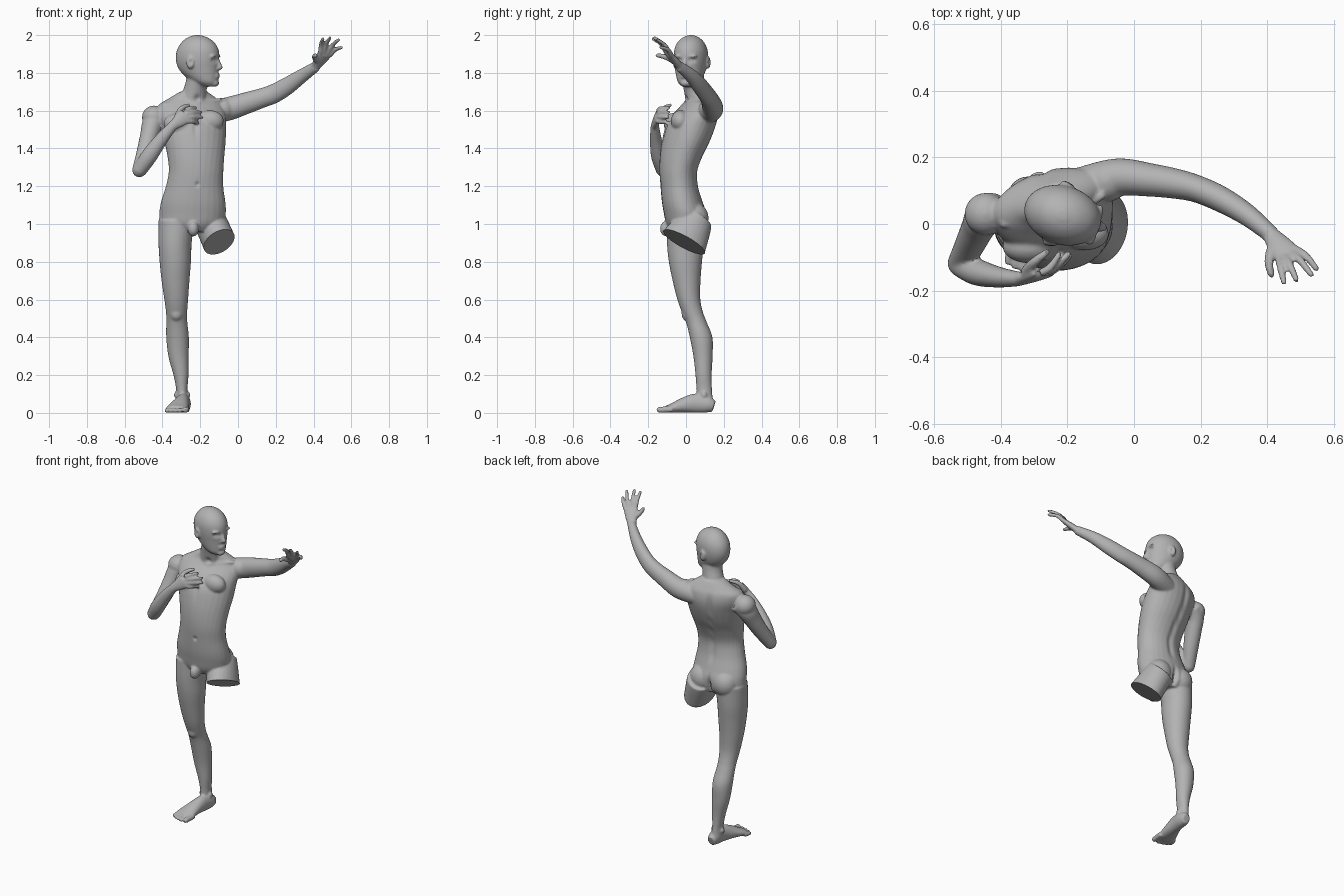
import bpy, bmesh, math
from mathutils import Vector, Matrix

cube = bpy.data.objects.get("Cube")
if cube:
    bpy.data.objects.remove(cube, do_unlink=True)

bm = bmesh.new()
HEAD = Matrix.Translation((-0.21, 0.025, 0)) @ Matrix.Rotation(math.radians(-17), 4, 'Z')


def spline(rows, n=5):
    """Catmull-Rom refinement of a list of equal-length rows."""
    out = []
    for i in range(len(rows) - 1):
        p0, p1, p2, p3 = rows[max(i - 1, 0)], rows[i], rows[i + 1], rows[min(i + 2, len(rows) - 1)]
        for k in range(n):
            t = k / n
            out.append([0.5 * (2 * b + (c - a) * t + (2 * a - 5 * b + 4 * c - d) * t * t
                               + (3 * b - a - 3 * c + d) * t ** 3)
                        for a, b, c, d in zip(p0, p1, p2, p3)])
    return out + [list(rows[-1])]


def loft(rings, seg=28):
    """Closed skin over rings given as (centre, half axis u, half axis v)."""
    loops = []
    for c, u, v in rings:
        loops.append([bm.verts.new(c + u * math.cos(2 * math.pi * i / seg) + v * math.sin(2 * math.pi * i / seg))
                      for i in range(seg)])
    for a, b in zip(loops, loops[1:]):
        for i in range(seg):
            j = (i + 1) % seg
            bm.faces.new((a[i], a[j], b[j], b[i]))
    bm.faces.new(loops[0][::-1])
    bm.faces.new(loops[-1])


def stack(rows, m=Matrix()):
    """Level rings: z, x, y, half width, half depth, turn in degrees."""
    rings = []
    for z, x, y, a, b, turn in spline(rows):
        r = m.to_3x3() @ Matrix.Rotation(math.radians(turn), 3, 'Z')
        rings.append((m @ Vector((x, y, z)), r @ Vector((a, 0, 0)), r @ Vector((0, b, 0))))
    loft(rings)


def limb(rows, side, m=Matrix(), tip=False):
    """Rings square to a path: x, y, z, half size along side, half size across."""
    rows = spline(rows)
    pts = [m @ Vector(r[:3]) for r in rows]
    side = m.to_3x3() @ Vector(side)
    rings = []
    for i, r in enumerate(rows):
        t = (pts[min(i + 1, len(pts) - 1)] - pts[max(i - 1, 0)]).normalized()
        u = (side - t * side.dot(t)).normalized()
        rings.append((pts[i], u * r[3], t.cross(u) * r[4]))
    loft(rings)
    if tip:
        ball(pts[-1], [rows[-1][3]] * 3)


def ball(c, r, m=Matrix()):
    bmesh.ops.create_icosphere(bm, subdivisions=3, radius=1,
                               matrix=m @ Matrix.Translation(c) @ Matrix.Diagonal((*r, 1)))


def hand(wrist, knuckle, across, bend, tips, thumb, r):
    """Palm, four bent fingers and a thumb."""
    w, k, a, bend = Vector(wrist), Vector(knuckle), Vector(across).normalized(), Vector(bend)
    limb([(*w, .026, .021), (*w.lerp(k, .5), .036, .019), (*k, .043, .015)], a)
    for i, t in enumerate(tips):
        base, t = k + a * (-.033 + .022 * i), Vector(t)
        limb([(*base.lerp(k, .1), r * 1.15, r * 1.15), (*(base.lerp(t, .5) + bend), r * 1.05, r * 1.05), (*t, r * .85, r * .85)],
             a, tip=True)
    limb([(*p, s * r, s * r) for p, s in zip(thumb, (1.6, 1.3, .95))], a, tip=True)


# Torso
torso = [(.96, -.24, 0, .11, .08, 0), (1.0, -.245, 0, .165, .105, 0), (1.06, -.24, -.005, .176, .113, 0),
         (1.12, -.237, -.02, .17, .108, 0), (1.2, -.23, -.035, .152, .1, 2), (1.28, -.222, -.04, .145, .1, 5),
         (1.36, -.223, -.025, .152, .112, 9), (1.44, -.228, 0, .165, .125, 13), (1.52, -.235, .025, .175, .128, 16),
         (1.58, -.245, .05, .185, .112, 16), (1.63, -.25, .07, .175, .085, 16), (1.665, -.24, .075, .13, .065, 16),
         (1.7, -.235, .065, .075, .055, 16)]
stack(torso)
ball((-.315, -.068, 1.53), (.08, .05, .058))      # chest muscles
ball((-.15, -.03, 1.545), (.075, .05, .058))
for x in (-.315, -.155):                          # buttocks
    ball((x, .042, 1.03), (.08, .078, .085))
ball((-.237, -.102, .975), (.03, .036, .042))
for end in ((-.40, .0, 1.63), (-.09, .09, 1.655)):  # collar bones
    limb([(-.215, .005, 1.64, .012, .012), (*end, .012, .012)], (0, 0, 1))

# Neck
stack([(1.62, -.24, .065, .075, .065, 16), (1.7, -.23, .05, .063, .06, 0),
       (1.76, -.215, .038, .06, .06, 0), (1.82, -.213, .033, .06, .06, 0)])

# Head, built facing its own +x
stack([(1.728, .058, 0, .032, .03, 0), (1.75, .042, 0, .063, .055, 0), (1.78, .02, 0, .088, .069, 0),
       (1.82, .002, 0, .108, .08, 0), (1.87, -.004, 0, .118, .088, 0), (1.92, -.003, 0, .113, .086, 0),
       (1.96, -.002, 0, .09, .07, 0), (1.987, -.004, 0, .055, .043, 0), (2.0, -.005, 0, .015, .012, 0)], HEAD)
limb([(.103, 0, 1.88, .009, .009), (.112, 0, 1.855, .010, .011), (.121, 0, 1.83, .014, .012)], (0, 1, 0), HEAD, True)
ball((.108, 0, 1.822), (.014, .02, .009), HEAD)
for z in (1.791, 1.778):                          # lips
    ball((.104, 0, z), (.014, .026, .007), HEAD)
ball((.09, 0, 1.746), (.024, .03, .02), HEAD)     # chin
for s in (-1, 1):
    ball((.096, s * .036, 1.888), (.016, .03, .009), HEAD)   # brow
    ball((-.018, s * .09, 1.855), (.022, .014, .034), HEAD)  # ear

# Right arm, folded to the chest
ball((-.445, .03, 1.565), (.064, .064, .062))
limb([(-.41, .04, 1.575, .058, .058), (-.45, .02, 1.53, .057, .06), (-.468, -.01, 1.47, .05, .054),
      (-.492, -.06, 1.38, .045, .046), (-.522, -.118, 1.285, .038, .038)], (1, 0, 0), tip=True)
limb([(-.522, -.118, 1.283, .038, .04), (-.47, -.145, 1.36, .043, .04), (-.405, -.16, 1.45, .035, .031),
      (-.345, -.165, 1.52, .026, .022)], (-.6, 0, .6))
hand((-.345, -.165, 1.52), (-.275, -.15, 1.573), (.15, -.1, -.95), (0, -.012, .003),
     [(-.225, -.092, 1.615), (-.197, -.09, 1.592), (-.193, -.095, 1.564), (-.215, -.105, 1.537)],
     [(-.325, -.145, 1.56), (-.3, -.115, 1.61), (-.262, -.085, 1.628)], .0112)

# Left arm, stretched out
ball((-.08, .128, 1.607), (.062, .062, .062))
limb([(-.16, .11, 1.585, .06, .06), (-.05, .14, 1.61, .062, .057), (.05, .132, 1.642, .057, .05),
      (.13, .12, 1.668, .052, .045), (.19, .105, 1.69, .051, .041), (.26, .075, 1.73, .047, .039),
      (.34, .027, 1.785, .037, .033), (.415, -.035, 1.835, .027, .025)], (0, 0, 1))
hand((.41, -.032, 1.833), (.46, -.09, 1.9), (.81, .51, -.3), (-.001, .008, .01),
     [(.45, -.175, 1.98), (.487, -.167, 1.985), (.532, -.152, 1.975), (.548, -.135, 1.935)],
     [(.42, -.06, 1.862), (.405, -.11, 1.885), (.412, -.152, 1.892)], .0112)

# Standing right leg
stack([(1.02, -.325, 0, .095, .1, 0), (.9, -.333, -.003, .088, .098, 0), (.8, -.332, -.003, .083, .088, 0),
       (.7, -.331, .003, .074, .074, 0), (.6, -.327, .015, .063, .061, 0), (.53, -.325, .035, .056, .056, 0),
       (.48, -.324, .055, .056, .055, 0), (.4, -.32, .08, .06, .06, 0), (.3, -.315, .09, .054, .051, 0),
       (.2, -.302, .093, .04, .043, 0), (.12, -.297, .097, .03, .041, 0), (.05, -.293, .1, .034, .044, 0)])
ball((-.326, .012, .525), (.036, .036, .042))     # kneecap
for x in (-.327, -.265):                          # ankle bones
    ball((x, .095, .095), (.013, .016, .018))

# Right foot and toes
limb([(-.283, .148, .034, .026, .03), (-.285, .11, .045, .036, .045), (-.292, .05, .051, .037, .051),
      (-.305, -.01, .041, .046, .041), (-.32, -.07, .026, .057, .026), (-.328, -.105, .019, .056, .018)], (1, 0, 0))
for x, y, r in ((-.277, -.14, .0165), (-.308, -.142, .0125), (-.333, -.136, .012), (-.356, -.126, .012), (-.378, -.112, .012)):
    limb([(x + .006, -.07, r + .003, r, r), (x, y, r, r, r)], (1, 0, 0), tip=True)

# Cut left thigh
cut_point, cut_dir = Vector((-.10, -.01, .905)), Vector((.36, -.45, -.82)).normalized()
limb([(-.154, .058, 1.028, .084, .088), (-.136, .035, .987, .087, .102), (-.1, -.01, .905, .088, .124),
      (-.087, -.026, .875, .088, .126)], (1, .18, .33))

# Fuse everything into one soft skin
bmesh.ops.recalc_face_normals(bm, faces=bm.faces)
mesh = bpy.data.meshes.new("body")
bm.to_mesh(mesh)
bm.free()
body = bpy.data.objects.new("body", mesh)
bpy.context.collection.objects.link(body)
fuse = body.modifiers.new("fuse", 'REMESH')
fuse.mode, fuse.voxel_size = 'VOXEL', .006
soft = body.modifiers.new("soften", 'SMOOTH')
soft.factor, soft.iterations = .5, 6
fused = bpy.data.meshes.new_from_object(body.evaluated_get(bpy.context.evaluated_depsgraph_get()))
body.modifiers.clear()
body.data = fused
bpy.data.meshes.remove(mesh)
fused.name = "body"

# Soft dents and bulges: centre, reach, push
marks = [((-.235, .125, 1.0), (.014, .05, .06), (0, -.03, 0)),       # between the buttocks
         ((-.215, -.142, 1.21), (.01, .03, .012), (0, .01, 0)),      # navel
         ((-.215, .0, 1.665), (.016, .03, .018), (0, .012, 0)),      # throat pit
         ((-.225, -.09, 1.52), (.014, .05, .06), (-.002, .008, 0))]  # breastbone
for z, x, y, a, b, turn in torso:
    if 1.15 < z < 1.6:                                               # spine
        back = Matrix.Rotation(math.radians(turn), 3, 'Z') @ Vector((0, 1, 0))
        marks.append((Vector((x, y, z)) + back * b, (.018, .04, .05), back * -.008))
turn = HEAD.to_3x3()
for s in (-1, 1):
    marks += [(HEAD @ Vector((.104, s * .036, 1.866)), (.02, .02, .012), turn @ Vector((-.013, 0, 0))),   # eye sockets
              (HEAD @ Vector((.094, s * .036, 1.864)), (.011, .011, .007), turn @ Vector((.006, 0, 0))),  # eyes
              (HEAD @ Vector((-.012, s * .103, 1.858)), (.01, .01, .016), turn @ Vector((0, -s * .009, 0)))]  # ear hollows
for c, reach, push in marks:
    c, push = Vector(c), Vector(push)
    for v in fused.vertices:
        d = sum(((v.co[i] - c[i]) / reach[i]) ** 2 for i in range(3))
        if d < 6:
            v.co += push * math.exp(-d)

# Flatten the thigh end and the sole
for v in fused.vertices:
    d = (v.co - cut_point).dot(cut_dir)
    if d > 0 and v.co.x > -.215 and .75 < v.co.z < 1.02:
        v.co -= cut_dir * d
    v.co.z = max(v.co.z, 0)

skin = bpy.data.materials.new("plain grey")
skin.use_nodes = True
skin.diffuse_color = (.45, .45, .45, 1)
skin.node_tree.nodes["Principled BSDF"].inputs["Base Color"].default_value = (.45, .45, .45, 1)
fused.materials.clear()
fused.materials.append(skin)

bpy.ops.object.select_all(action='DESELECT')
body.select_set(True)
bpy.context.view_layer.objects.active = body
bpy.ops.object.shade_smooth_by_angle(angle=math.radians(40))
